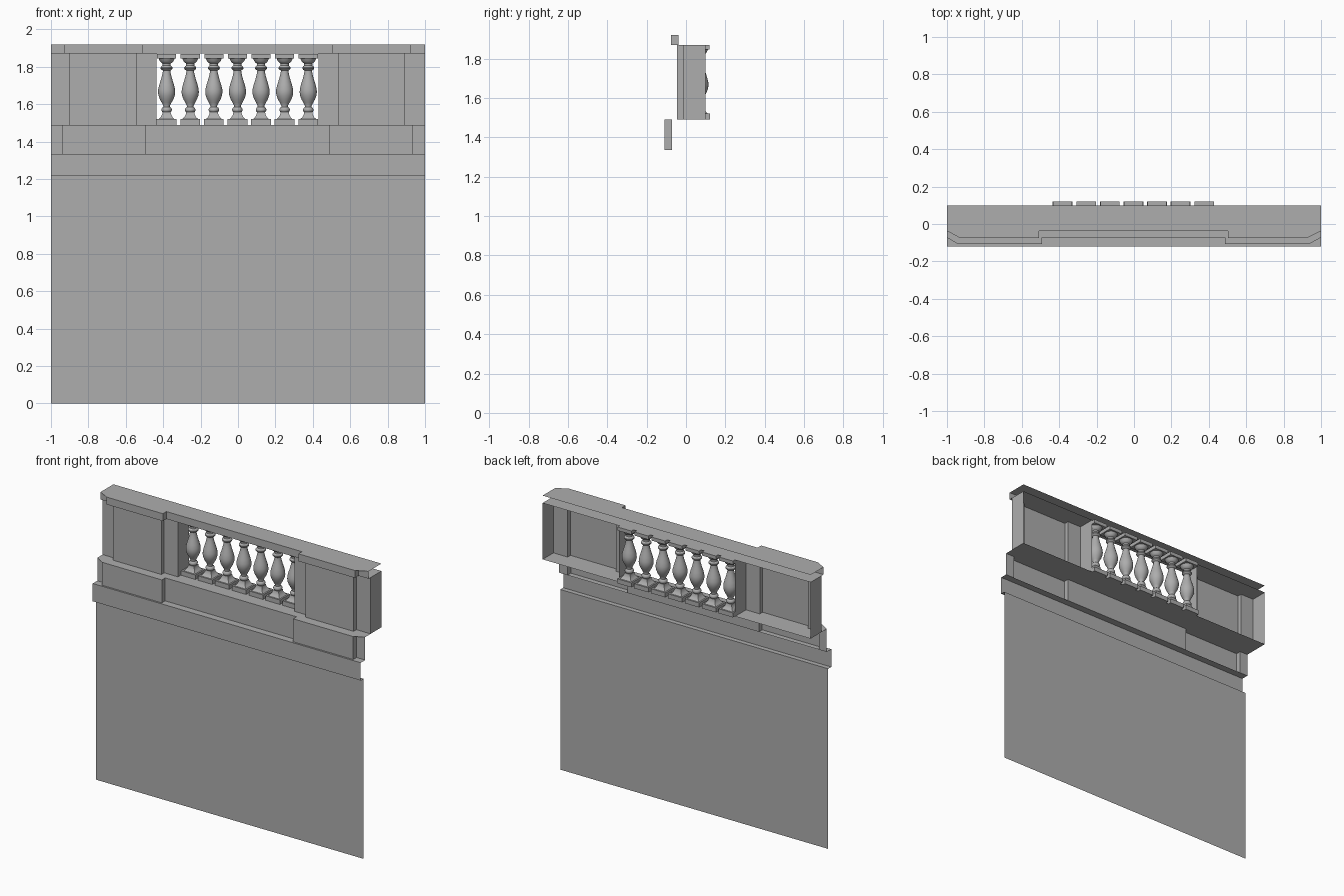
import bpy, bmesh
from math import sqrt, pi
from mathutils import Matrix, Vector

old = bpy.data.objects.get("Cube")
if old:
    bpy.data.objects.remove(old, do_unlink=True)

STONE = (0.42, 0.42, 0.42, 1)
stone = bpy.data.materials.new("grey stone")
stone.use_nodes = True
stone.diffuse_color = STONE
stone.node_tree.nodes["Principled BSDF"].inputs["Base Color"].default_value = STONE

BACK = 0.1
SHIFT = -0.003  # the bays sit slightly off centre


def make_object(name, mesh):
    obj = bpy.data.objects.new(name, mesh)
    bpy.context.collection.objects.link(obj)
    return obj


def finish(name, bm):
    mesh = bpy.data.meshes.new(name)
    bm.to_mesh(mesh)
    bm.free()
    mesh.materials.append(stone)
    return mesh


def strip(name, path, z0, z1):
    """Upright sheet following a plan path."""
    bm = bmesh.new()
    low = [bm.verts.new((x, y, z0)) for x, y in path]
    high = [bm.verts.new((x, y, z1)) for x, y in path]
    for i in range(len(path) - 1):
        bm.faces.new((low[i], low[i + 1], high[i + 1], high[i]))
    return make_object(name, finish(name, bm))


def shelf(name, path, z, back, up=True):
    """Level sheet from a plan path to a straight back edge."""
    bm = bmesh.new()
    outline = list(path) + [(path[-1][0], back), (path[0][0], back)]
    face = bm.faces.new([bm.verts.new((x, y, z)) for x, y in outline])
    if not up:
        face.normal_flip()
    bmesh.ops.triangulate(bm, faces=bm.faces[:])
    return make_object(name, finish(name, bm))


def stepped(outer, inner, recess, front):
    """Plan path with two projecting piers."""
    path = [(-1, recess)]
    for a, b in ((-outer, -inner), (inner, outer)):
        a, b = a + SHIFT, b + SHIFT
        path += [(a, recess), (a, front), (b, front), (b, recess)]
    return path + [(1, recess)]


def lathe(bm, profile, steps, turn=0.0):
    part = bmesh.new()
    verts = [part.verts.new(Matrix.Rotation(turn, 3, "Z") @ Vector((r, 0, z)))
             for r, z in profile]
    edges = [part.edges.new(pair) for pair in zip(verts, verts[1:])]
    bmesh.ops.spin(part, geom=verts + edges, cent=(0, 0, 0), axis=(0, 0, 1),
                   angle=2 * pi, steps=steps)
    bmesh.ops.remove_doubles(part, verts=part.verts[:], dist=0.0002)
    bmesh.ops.recalc_face_normals(part, faces=part.faces[:])
    temp = bpy.data.meshes.new("temp")
    part.to_mesh(temp)
    part.free()
    bm.from_mesh(temp)
    bpy.data.meshes.remove(temp)


# Lower wall and projecting ledge
WALL, LEDGE, BAND = -0.088, -0.12, -0.072
strip("lower_wall", [(-1, WALL), (1, WALL)], 0, 1.215)
ledge = [(-1, LEDGE), (1, LEDGE)]
shelf("ledge_underside", ledge, 1.215, WALL, up=False)
strip("ledge_front", ledge, 1.215, 1.335)
shelf("ledge_top", ledge, 1.335, BAND)

# Stepped base band under the railing
band = stepped(0.938, 0.49, BAND, -0.108)
strip("base_band", band, 1.335, 1.49)
shelf("base_top", band, 1.49, BACK)

# Piers either side of the opening
left_pier = [(-1, BACK), (-1, -0.015)]
left_pier += [(x + SHIFT, y) for x, y in (
    (-0.897, -0.015), (-0.897, -0.045), (-0.537, -0.045),
    (-0.537, -0.015), (-0.434, -0.015), (-0.434, BACK))]
right_pier = [(-x if x == -1 else 2 * SHIFT - x, y) for x, y in reversed(left_pier)]
strip("right_pier", left_pier, 1.49, 1.87)
strip("left_pier", right_pier, 1.49, 1.87)

# Stepped coping
coping = stepped(0.927, 0.506, -0.037, -0.075)
shelf("coping_underside", coping, 1.87, BACK, up=False)
strip("coping_front", coping, 1.87, 1.92)
shelf("coping_top", coping, 1.92, BACK)

# Baluster: turned shaft between square base and cap blocks
shaft = [(0.018, 1.555), (0.024, 1.559), (0.028, 1.567), (0.028, 1.573),
         (0.024, 1.581), (0.018, 1.585), (0.018, 1.592), (0.026, 1.608),
         (0.036, 1.626), (0.043, 1.645), (0.046, 1.662), (0.045, 1.68),
         (0.039, 1.705), (0.031, 1.73), (0.025, 1.752), (0.021, 1.77),
         (0.02, 1.78), (0.027, 1.784), (0.032, 1.79), (0.032, 1.796),
         (0.027, 1.803), (0.022, 1.807), (0.022, 1.818), (0.029, 1.822),
         (0.036, 1.83), (0.043, 1.845)]
base = [(0, 1.49), (0.053, 1.49), (0.053, 1.52), (0.043, 1.52),
        (0.032, 1.53), (0.024, 1.545), (0.022, 1.557), (0, 1.557)]
cap = [(0, 1.845), (0.051, 1.845), (0.051, 1.869), (0, 1.869)]
bm = bmesh.new()
lathe(bm, shaft, 24)
for block in (base, cap):
    lathe(bm, [(r * sqrt(2), z) for r, z in block], 4, pi / 4)
baluster = finish("baluster", bm)
for i in range(7):
    obj = make_object(f"baluster_{i + 1}", baluster)
    obj.location = ((i - 3) * 0.1262 + SHIFT, 0.068, 0)

# Rounded shading with crisp edges on the shared baluster mesh
bpy.ops.object.select_all(action="DESELECT")
obj.select_set(True)
bpy.context.view_layer.objects.active = obj
bpy.ops.object.shade_smooth_by_angle(angle=0.6)
